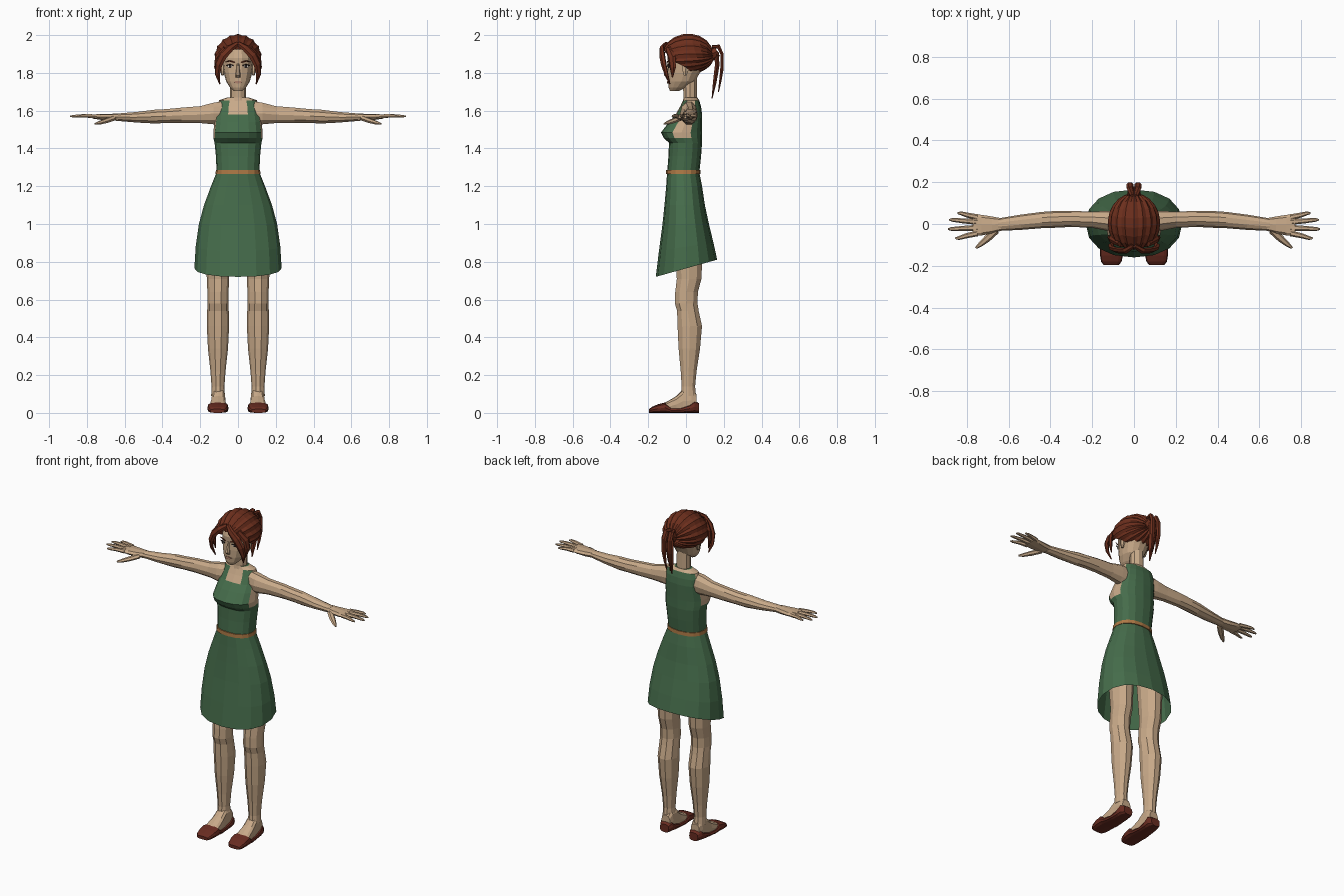
import bpy, bmesh
from math import sin, cos, pi, radians
from mathutils import Vector as V

COL = {"skin": (.58, .40, .25), "dress": (.06, .15, .07), "hair": (.15, .028, .012),
       "belt": (.42, .19, .06), "dark": (.03, .02, .018), "white": (.75, .72, .68),
       "lips": (.42, .22, .15), "shoe": (.14, .025, .015)}
MATS = {}
for k, c in COL.items():
    MATS[k] = bpy.data.materials.new(k)
    MATS[k].diffuse_color = (*c, 1)


def finish(name, bm, mats, mirror=False):
    bmesh.ops.recalc_face_normals(bm, faces=bm.faces[:])
    me = bpy.data.meshes.new(name)
    bm.to_mesh(me)
    bm.free()
    for m in mats.split():
        me.materials.append(MATS[m])
    ob = bpy.data.objects.new(name, me)
    bpy.context.collection.objects.link(ob)
    if mirror:
        ob.modifiers.new("mirror", "MIRROR").use_mirror_merge = False
    return ob


def loft(name, rings, mats, n=12, p=1.0, caps=True, mirror=False, tilt=None, pick=None):
    """Skin a list of (centre, u, v) rings; p < 1 squares the section."""
    bm = bmesh.new()
    rows = []
    for k, (c, u, v) in enumerate(rings):
        row = []
        for i in range(n):
            a = 2 * pi * i / n
            s, t = [(abs(f) ** p if abs(f) > 1e-6 else 0) * (1 if f > 0 else -1) for f in (cos(a), sin(a))]
            q = V(c) + V(u) * s + V(v) * t
            if tilt:
                q.z += tilt[k] * q.y
            row.append(bm.verts.new(q))
        rows.append(row)
    for k in range(len(rows) - 1):
        for i in range(n):
            j = (i + 1) % n
            f = bm.faces.new((rows[k][i], rows[k][j], rows[k + 1][j], rows[k + 1][i]))
            if pick:
                f.material_index = pick(i, f.calc_center_median())
    if caps:
        bm.faces.new(rows[0])
        bm.faces.new(rows[-1])
    return finish(name, bm, mats, mirror)


def upright(data, cx=0):
    """Rings stacked in z from (z, half width, front y, back y)."""
    return [((cx + (d[4] if len(d) > 4 else 0), (d[2] + d[3]) / 2, d[0]),
             (d[1], 0, 0), (0, (d[3] - d[2]) / 2, 0)) for d in data]


def sideways(data):
    """Rings along x from (x, front y, back y, low z, high z)."""
    return [((x, (a + b) / 2, (c + d) / 2), (0, (b - a) / 2, 0), (0, 0, (d - c) / 2))
            for x, a, b, c, d in data]


def tube(name, pts, mats, ref, n=6, mirror=False):
    """Tapered strand through (x, y, z, width, thickness); width runs across ref."""
    P = [V(q[:3]) for q in pts]
    rings = []
    for k, q in enumerate(pts):
        d = (P[min(k + 1, len(P) - 1)] - P[max(k - 1, 0)]).normalized()
        u = d.cross(V(ref)).normalized()
        rings.append((P[k], u * q[3], d.cross(u) * q[4]))
    return loft(name, rings, mats, n, mirror=mirror)


# Torso: bodice with skin at the armholes and square neckline
def torso_pick(i, c):
    arm = i in (0, 15, 7, 8) and c.z > 1.46
    neck = i in (11, 12) and c.z > 1.58
    return 1 if arm or neck or c.z > 1.66 else 0


loft("bodice", upright([
    (1.27, .113, -.10, .07), (1.36, .117, -.093, .08), (1.43, .124, -.09, .085),
    (1.455, .13, -.118, .085), (1.485, .131, -.132, .085), (1.54, .124, -.09, .085),
    (1.58, .118, -.055, .085), (1.62, .112, -.032, .08), (1.655, .10, -.015, .07),
    (1.67, .055, -.01, .06)]), "dress skin", 16, .85, pick=torso_pick)
loft("belt", upright([(1.265, .119, -.106, .077), (1.287, .117, -.105, .076)]), "belt", 16, .85)

# Flared skirt with a hem that drops toward the front
loft("skirt", upright([
    (1.275, .113, -.10, .07), (1.20, .143, -.105, .085), (1.10, .18, -.114, .10),
    (1.00, .207, -.125, .12), (.88, .224, -.143, .145), (.765, .231, -.16, .165)]),
    "dress", 16, .9, caps=False, tilt=[0, 0, 0, .05, .15, .28])

# Legs, feet and flat shoes
loft("leg", upright([
    (.09, .036, -.03, .055), (.14, .034, -.025, .05), (.22, .04, -.03, .058),
    (.34, .053, -.042, .077), (.46, .059, -.048, .088), (.54, .057, -.05, .07),
    (.58, .056, -.062, .064), (.64, .056, -.06, .066), (.71, .059, -.052, .085),
    (.95, .07, -.07, .095)], .106), "skin", 10, mirror=True)


def foot_rings(data):
    return [((.103 - .03 * y, y, t / 2), (w, 0, 0), (0, 0, t / 2)) for y, w, t in data]


loft("foot", foot_rings([(.055, .03, .10), (.03, .036, .13), (-.015, .037, .125),
     (-.05, .04, .09), (-.10, .046, .06), (-.14, .045, .042)]), "skin", 12, .7, mirror=True)
loft("shoe", foot_rings([
    (.07, .03, .05), (.045, .043, .066), (.02, .045, .045), (-.03, .047, .026),
    (-.08, .053, .028), (-.11, .056, .055), (-.15, .055, .045), (-.18, .049, .032),
    (-.195, .038, .02)]), "shoe", 12, .65, mirror=True)

# Arms and hands
loft("arm", sideways([
    (.085, -.025, .06, 1.52, 1.652), (.13, -.032, .062, 1.525, 1.645), (.20, -.018, .06, 1.532, 1.626),
    (.30, -.014, .062, 1.533, 1.618), (.38, -.018, .062, 1.533, 1.61), (.44, -.02, .058, 1.53, 1.607),
    (.54, -.028, .045, 1.536, 1.594), (.65, -.033, .027, 1.546, 1.585)]), "skin", 10, mirror=True)
loft("palm", sideways([
    (.635, -.032, .028, 1.547, 1.585), (.68, -.045, .036, 1.547, 1.583),
    (.73, -.055, .044, 1.552, 1.582), (.77, -.058, .046, 1.558, 1.580)]), "skin", 8, .8, mirror=True)
for nm, y0, tx, ty in (("index", -.045, .855, -.068), ("middle", -.018, .89, -.024),
                       ("ring", .01, .885, .02), ("little", .033, .845, .052)):
    tube(nm + "_finger", [(.75, y0, 1.57, .014, .012), ((.75 + tx) / 2, (y0 + ty) / 2, 1.573, .012, .01),
         (tx - .015, ty, 1.571, .009, .007), (tx, ty, 1.569, .004, .004)], "skin", (0, 0, 1), mirror=True)
tube("thumb", [(.66, -.03, 1.56, .018, .014), (.70, -.068, 1.546, .017, .013),
     (.735, -.098, 1.535, .012, .01), (.757, -.115, 1.53, .005, .005)], "skin", (0, 0, 1), mirror=True)

# Neck and head
loft("neck", upright([(1.61, .062, -.025, .065), (1.67, .043, -.015, .06), (1.79, .04, -.02, .06)]), "skin", 10)
loft("head", upright([
    (1.703, .022, -.085, -.04), (1.722, .042, -.093, .0), (1.755, .063, -.097, .05),
    (1.80, .075, -.098, .075), (1.84, .081, -.097, .105), (1.88, .083, -.10, .12),
    (1.93, .073, -.085, .11), (1.965, .048, -.05, .08)]), "skin", 14, .92)
loft("nose", upright([(1.775, .013, -.105, -.085), (1.788, .014, -.119, -.085),
     (1.82, .009, -.108, -.085), (1.85, .007, -.100, -.085)]), "skin", 6)
loft("ear", upright([(1.785, .006, -.012, .004), (1.81, .011, -.02, .014),
     (1.835, .012, -.02, .02), (1.848, .006, -.01, .012)], .082), "skin", 6, mirror=True)


# Face details as thin plates
def plate(name, x, y, z, w, h, col, turn=0, mirror=True):
    u = V((cos(turn) * w, sin(turn) * w, 0))
    loft(name, [((x, y, z), u, (0, 0, h)), ((x, y + .02, z), u, (0, 0, h))], col, 8, mirror=mirror)


plate("eye_white", .043, -.091, 1.834, .015, .008, "white", .45)
plate("iris", .042, -.0935, 1.834, .008, .008, "dark", .45)
tube("eyelid", [(.025, -.096, 1.838, .003, .003), (.042, -.094, 1.844, .004, .003),
     (.061, -.082, 1.838, .003, .003)], "dark", (0, 1, 0), 5, True)
tube("eyebrow", [(.018, -.101, 1.855, .004, .003), (.045, -.096, 1.863, .004, .003),
     (.066, -.081, 1.857, .002, .002)], "hair", (0, 1, 0), 5, True)
plate("lips", 0, -.1, 1.751, .022, .007, "lips", 0, False)

# Swept-back hair: strands run from the hairline to a pole at the back
HAIRLINE = [(0, 24), (45, 30), (75, 42), (100, 58), (120, 85), (180, 118)]


def hairline(a):
    for (a0, t0), (a1, t1) in zip(HAIRLINE, HAIRLINE[1:]):
        if a <= a1:
            return t0 + (t1 - t0) * (a - a0) / (a1 - a0)
    return HAIRLINE[-1][1]


bm = bmesh.new()
N, M = 36, 9
grid = []
for i in range(N):
    a = -180 + 360 * i / N
    t0 = hairline(abs(a))
    r = 1.0 if i % 2 == 0 else .95
    row = []
    for k in range(M):
        t, b = radians(t0 + (174 - t0) * k / (M - 1)), radians(a)
        rz = .13 if cos(b) > 0 else .088
        row.append(bm.verts.new((.127 * r * sin(b) * sin(t), .005 - .143 * r * cos(t),
                                 1.87 + rz * r * cos(b) * sin(t) + .015 * (1 - cos(t)) * .5)))
    grid.append(row)
for i in range(N):
    A, B = grid[i], grid[(i + 1) % N]
    for k in range(M - 1):
        bm.faces.new((A[k], B[k], B[k + 1], A[k + 1]))
bm.faces.new([g[-1] for g in grid])
finish("hair_cap", bm, "hair")

# Front locks parted at the middle, framing the face
tube("front_lock", [(.004, -.105, 1.955, .012, .01), (.04, -.128, 1.932, .02, .012),
     (.08, -.126, 1.892, .024, .013), (.103, -.118, 1.845, .022, .012),
     (.109, -.103, 1.79, .014, .009), (.096, -.085, 1.74, .003, .003)], "hair", (.5, -1, 0), 6, True)
tube("side_lock", [(.07, -.095, 1.93, .016, .01), (.108, -.075, 1.88, .022, .012),
     (.115, -.07, 1.83, .018, .01), (.106, -.072, 1.775, .003, .003)], "hair", (1, -.4, 0), 6, True)

# Ponytail
tube("ponytail_tie", [(0, .13, 1.895, .034, .034), (0, .165, 1.915, .03, .03)], "hair", (0, 0, 1), 8)
tube("ponytail_centre", [(0, .135, 1.92, .02, .016), (0, .162, 1.905, .026, .014), (0, .165, 1.84, .028, .014),
     (0, .152, 1.75, .02, .011), (0, .138, 1.665, .003, .003)], "hair", (0, 1, 0), 6)
tube("ponytail_side", [(.012, .14, 1.935, .014, .012), (.018, .172, 1.94, .017, .012),
     (.02, .19, 1.90, .017, .01), (.021, .19, 1.82, .015, .01), (.018, .182, 1.76, .01, .007),
     (.012, .172, 1.70, .003, .003)], "hair", (0, 1, .3), 6, True)
